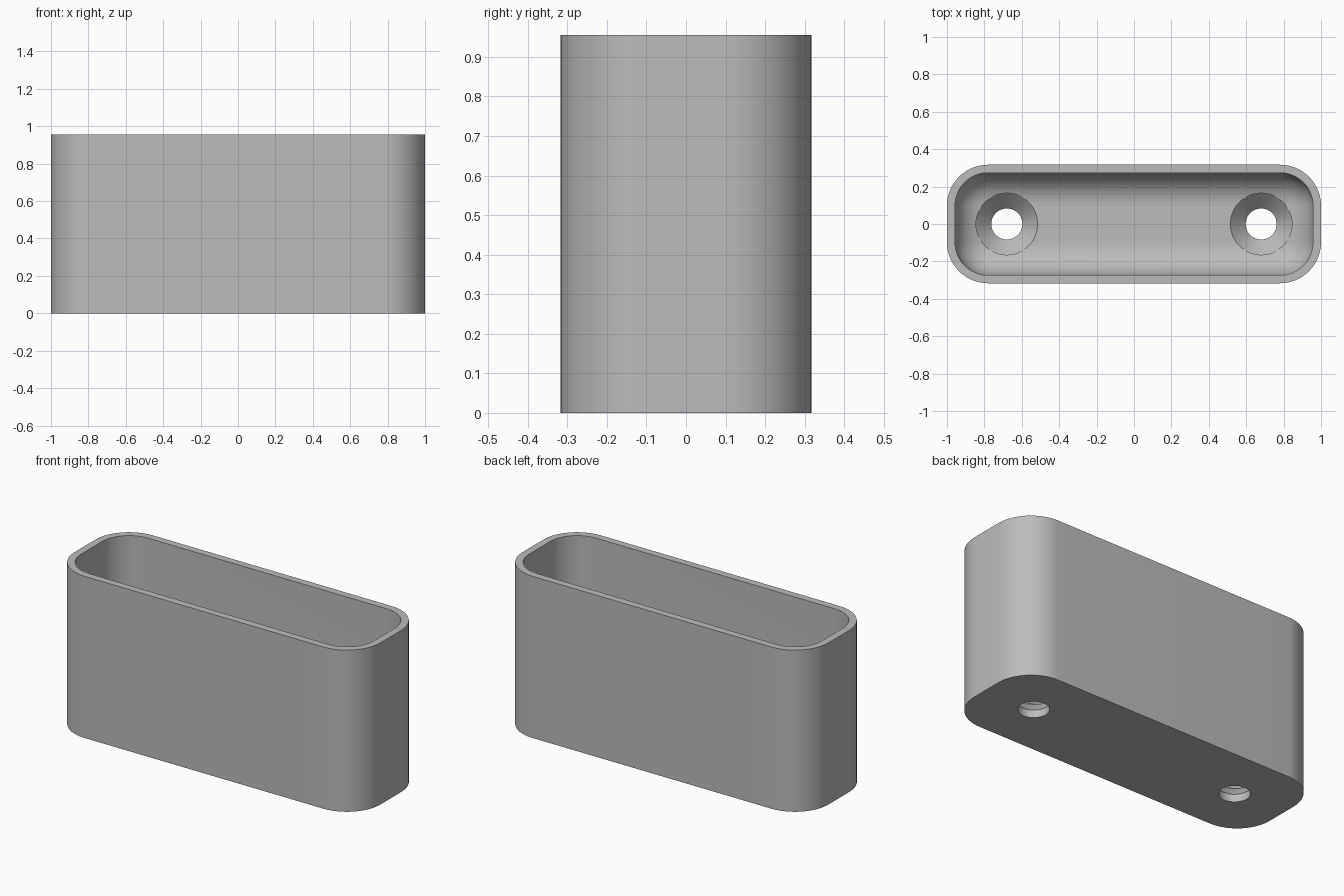
import bpy, bmesh
from math import sin, cos, pi, radians

if "Cube" in bpy.data.objects:
    bpy.data.objects.remove(bpy.data.objects["Cube"], do_unlink=True)

HALF_X, HALF_Y, HEIGHT = 1.0, 0.317, 0.955
WALL, FLOOR = 0.043, 0.127
CORNER = 0.22
FILLET = CORNER - WALL
CORNER_STEPS, FILLET_STEPS = 16, 14
HOLE_X, HOLE_R, SINK_R = 0.68, 0.083, 0.165

grey = bpy.data.materials.new("light_grey")
grey.use_nodes = True
colour = (0.5, 0.5, 0.5, 1)
grey.diffuse_color = colour
grey.node_tree.nodes["Principled BSDF"].inputs["Base Color"].default_value = colour


def ring(bm, inset, z):
    """Rounded rectangle of vertices, set in from the outer outline."""
    r = max(CORNER - inset, 0.0005)
    verts = []
    for q, (sx, sy) in enumerate([(1, 1), (-1, 1), (-1, -1), (1, -1)]):
        for i in range(CORNER_STEPS + 1):
            a = (q + i / CORNER_STEPS) * pi / 2
            verts.append(bm.verts.new((sx * (HALF_X - CORNER) + r * cos(a),
                                       sy * (HALF_Y - CORNER) + r * sin(a), z)))
    return verts


def loft(bm, rings):
    for a, b in zip(rings, rings[1:]):
        for i in range(len(a)):
            j = (i + 1) % len(a)
            bm.faces.new((a[i], a[j], b[j], b[i]))


def finish(bm, name):
    bmesh.ops.recalc_face_normals(bm, faces=bm.faces)
    mesh = bpy.data.meshes.new(name)
    bm.to_mesh(mesh)
    bm.free()
    mesh.materials.append(grey)
    obj = bpy.data.objects.new(name, mesh)
    bpy.context.collection.objects.link(obj)
    return obj


# Open box: outer wall, rim, inner wall and a fillet running into the floor
bm = bmesh.new()
levels = [(0, 0), (0, HEIGHT), (WALL, HEIGHT)]
for k in range(FILLET_STEPS + 1):
    a = k / FILLET_STEPS * pi / 2
    levels.append((WALL + FILLET * (1 - cos(a)), FLOOR + FILLET * (1 - sin(a))))
rings = [ring(bm, *level) for level in levels]
loft(bm, rings)
bm.faces.new(rings[0][::-1])
bm.faces.new(rings[-1])
bmesh.ops.remove_doubles(bm, verts=bm.verts, dist=0.0015)
box = finish(bm, "open_box")


# Countersunk screw holes through the floor
def hole_cutter(x, name):
    bm = bmesh.new()
    profile = [(HOLE_R, -0.1), (HOLE_R, 0.045), (SINK_R, FLOOR), (SINK_R, 0.3)]
    n = 48
    rings = [[bm.verts.new((x + r * cos(2 * pi * i / n), r * sin(2 * pi * i / n), z))
              for i in range(n)] for r, z in profile]
    loft(bm, rings)
    bm.faces.new(rings[0][::-1])
    bm.faces.new(rings[-1])
    cutter = finish(bm, name)
    cutter.hide_render = True
    return cutter


bpy.context.view_layer.objects.active = box
for side, x in (("left", HOLE_X), ("right", -HOLE_X)):
    cutter = hole_cutter(x, side + "_hole_cutter")
    mod = box.modifiers.new(side + "_hole", "BOOLEAN")
    mod.operation = "DIFFERENCE"
    mod.solver = "EXACT"
    mod.object = cutter
    bpy.ops.object.modifier_apply(modifier=mod.name)
    bpy.data.objects.remove(cutter, do_unlink=True)

# Smooth curves, crisp edges
bpy.ops.object.select_all(action="DESELECT")
box.select_set(True)
bpy.ops.object.shade_smooth_by_angle(angle=radians(25))
